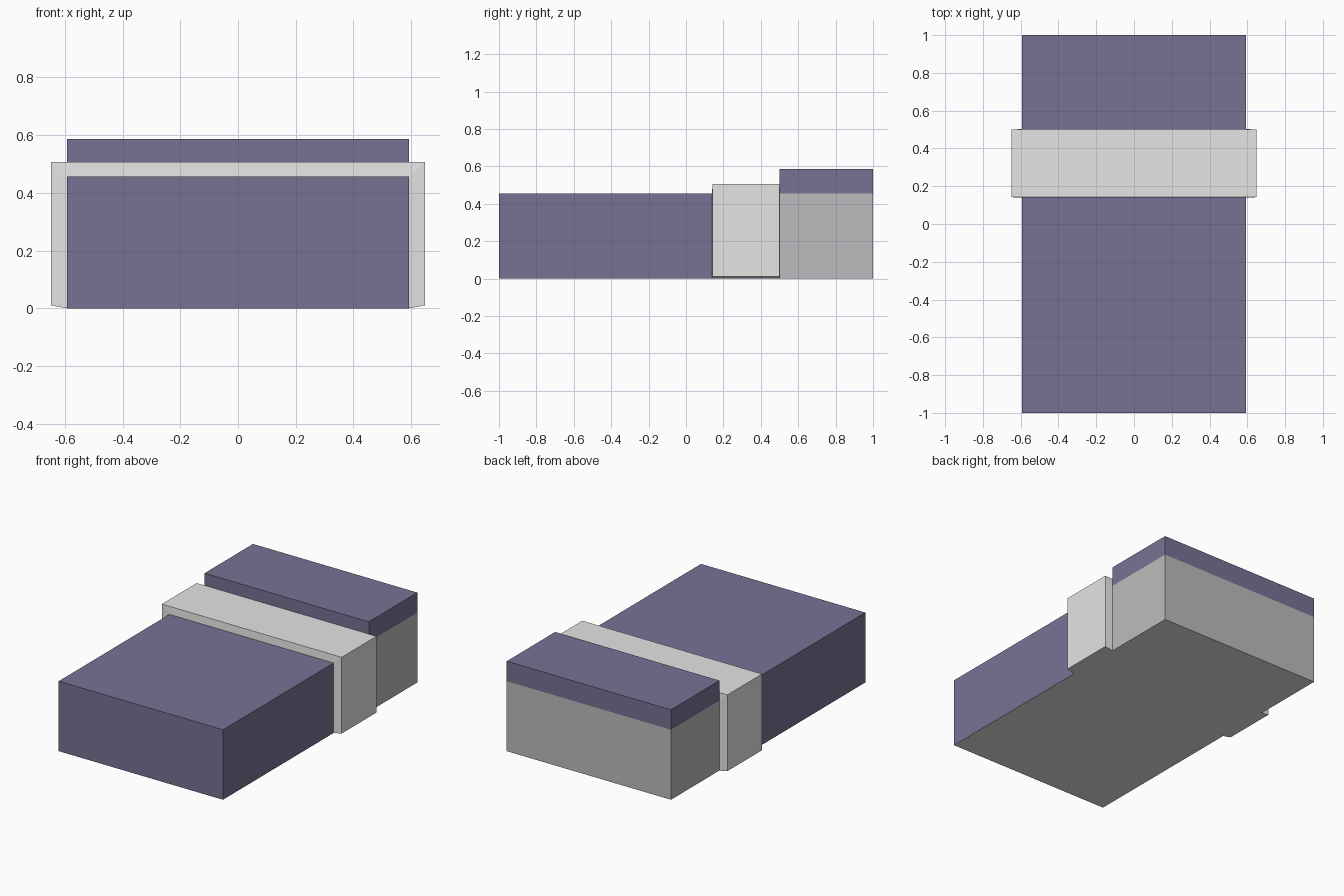
import bpy, bmesh

if "Cube" in bpy.data.objects:
    bpy.data.objects.remove(bpy.data.objects["Cube"])


def material(name, rgb):
    m = bpy.data.materials.new(name)
    m.diffuse_color = (*rgb, 1)
    m.use_nodes = True
    m.node_tree.nodes["Principled BSDF"].inputs["Base Color"].default_value = m.diffuse_color
    return m


purple = material("muted_purple", (0.187, 0.170, 0.300))
sheet_grey = material("sheet_grey", (0.515, 0.500, 0.510))
light_grey = material("light_grey", (0.78, 0.78, 0.78))

HALF_W, TOP, FOLD_Y0, FOLD_Y1 = 0.592, 0.456, 0.139, 0.503


def add_object(name, bm, mats):
    me = bpy.data.meshes.new(name)
    bm.to_mesh(me)
    bm.free()
    for m in mats:
        me.materials.append(m)
    ob = bpy.data.objects.new(name, me)
    bpy.context.collection.objects.link(ob)
    return ob


def box(y0, y1, z0, z1):
    bm = bmesh.new()
    bmesh.ops.create_cube(bm, size=1)
    for v in bm.verts:
        v.co = (HALF_W * 2 * v.co.x, y1 if v.co.y > 0 else y0, z1 if v.co.z > 0 else z0)
    return bm


# Mattress: grey head end, purple blanket over the foot end, light underside
bm = box(-1, 1, 0, TOP)
for y in (FOLD_Y0, FOLD_Y1):
    bmesh.ops.bisect_plane(bm, geom=bm.verts[:] + bm.edges[:] + bm.faces[:],
                           plane_co=(0, y, 0), plane_no=(0, 1, 0))
bm.normal_update()
for f in bm.faces:
    if f.normal.z < -0.5:
        f.material_index = 2
    elif f.calc_center_median().y < FOLD_Y0:
        f.material_index = 1
add_object("mattress", bm, [sheet_grey, purple, light_grey])

# Pillow across the head end
add_object("pillow", box(FOLD_Y1 - 0.002, 1, TOP, 0.586), [purple])

# Folded sheet: a slightly tapered band over the top and both sides
inner = [(-HALF_W, 0), (-HALF_W, TOP), (HALF_W, TOP), (HALF_W, 0)]
outer = [(-0.648, 0.01), (-0.648, 0.507), (0.648, 0.507), (0.648, 0.01)]
bm = bmesh.new()
rings = []
for (xi, zi), (xo, zo) in zip(inner, outer):
    loop = [(xi, FOLD_Y0, zi), (xo, FOLD_Y0 + 0.003, zo),
            (xo, FOLD_Y1 - 0.003, zo), (xi, FOLD_Y1, zi)]
    rings.append([bm.verts.new(p) for p in loop])
for a, b in zip(rings, rings[1:]):
    for k in range(4):
        n = (k + 1) % 4
        bm.faces.new((a[k], a[n], b[n], b[k]))
for end in (rings[0], rings[-1]):
    bm.faces.new(end)
bmesh.ops.recalc_face_normals(bm, faces=bm.faces[:])
add_object("folded_sheet", bm, [light_grey])
